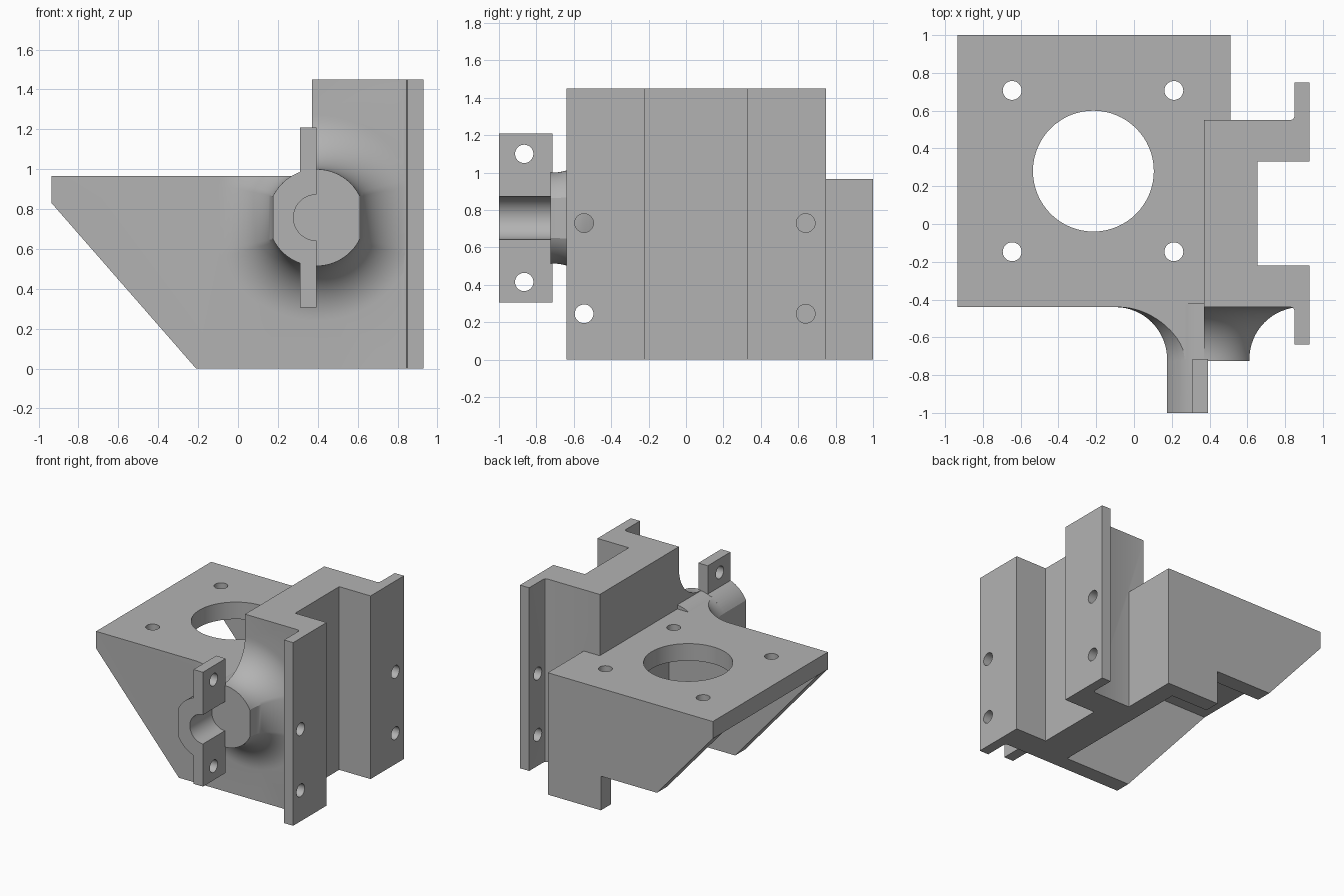
import bpy, bmesh, math
from mathutils import Vector

if "Cube" in bpy.data.objects:
    bpy.data.objects.remove(bpy.data.objects["Cube"])

grey = bpy.data.materials.new("plain grey")
grey.diffuse_color = (0.45, 0.45, 0.45, 1)
grey.use_nodes = True
grey.node_tree.nodes["Principled BSDF"].inputs["Base Color"].default_value = grey.diffuse_color


def make(name, rings):
    """Solid skinned through equal-length rings of 3D points, capped at both ends."""
    bm = bmesh.new()
    loops = [[bm.verts.new(p) for p in r] for r in rings]
    n = len(loops[0])
    for a, b in zip(loops, loops[1:]):
        for i in range(n):
            bm.faces.new((a[i], a[(i + 1) % n], b[(i + 1) % n], b[i]))
    bm.faces.new(loops[0])
    bm.faces.new(loops[-1])
    bmesh.ops.recalc_face_normals(bm, faces=bm.faces)
    me = bpy.data.meshes.new(name)
    bm.to_mesh(me)
    bm.free()
    me.materials.append(grey)
    ob = bpy.data.objects.new(name, me)
    bpy.context.collection.objects.link(ob)
    return ob


def place(p, axis, h):
    u, v = p
    return {'X': (h, u, v), 'Y': (u, h, v), 'Z': (u, v, h)}[axis]


def prism(name, pts, axis, a, b):
    return make(name, [[place(p, axis, h) for p in pts] for h in (a, b)])


def box(name, x, y, z):
    return prism(name, [(x[0], y[0]), (x[1], y[0]), (x[1], y[1]), (x[0], y[1])], 'Z', *z)


def rod(name, c, r, axis, a, b, n=32):
    pts = [(c[0] + r * math.cos(2 * math.pi * i / n), c[1] + r * math.sin(2 * math.pi * i / n))
           for i in range(n)]
    return prism(name, pts, axis, a, b)


def combine(target, tool, op):
    m = target.modifiers.new("bool", 'BOOLEAN')
    m.operation, m.solver, m.object = op, 'EXACT', tool
    bpy.context.view_layer.objects.active = target
    bpy.ops.object.modifier_apply(modifier=m.name)
    bpy.data.objects.remove(tool)


def arc(cx, cz, r, a0, a1, n):
    return [(cx + r * math.cos(math.radians(a0 + (a1 - a0) * i / n)),
             cz + r * math.sin(math.radians(a0 + (a1 - a0) * i / n))) for i in range(n + 1)]


# Gusseted motor platform: side profile, hollowed from below, notch in the back wall
mount = prism("motor_mount", [(-0.935, 0.83), (-0.935, 0.965), (0.51, 0.965), (0.51, 0), (-0.21, 0)],
              'Y', -0.44, 1.0)
combine(mount, box("pocket", (-2, 0.37), (-0.315, 0.875), (-1, 0.83)), 'DIFFERENCE')
combine(mount, box("notch", (-2, 0.045), (0.8, 2), (-1, 0.27)), 'DIFFERENCE')

# Upright channel with side flanges, mirrored about its middle
half = [(0.37, 0.495), (0.83, 0.495), (0.844, 0.501), (0.85, 0.515),
        (0.85, 0.693), (0.93, 0.693), (0.93, 0.275), (0.655, 0.275)]
yc = 0.055
profile = [(x, yc + d) for x, d in half] + [(x, yc - d) for x, d in reversed(half)]
combine(mount, prism("channel", profile, 'Z', 0, 1.45), 'UNION')

# Boss: circle with two flattened sides, flaring into the wall
CX, CZ, R, W, F = 0.393, 0.757, 0.243, 0.218, 0.275


def outline(d):
    t = math.degrees(math.acos((W + d) / (R + d)))
    return arc(CX, CZ, R + d, t, 180 - t, 32) + arc(CX, CZ, R + d, 180 + t, 360 - t, 32)


steps = [(0, -0.725)]
for i in range(17):
    t = math.pi / 2 * i / 16
    steps.append((F * (1 - math.cos(t)), -0.715 + F * math.sin(t)))
steps.append((F, -0.41))
flare = make("flare", [[(x, y, z) for x, z in outline(d)] for d, y in steps])
combine(flare, box("flare_trim", (-1, 0.37), (-0.72, 0), (0.965, 2)), 'DIFFERENCE')
combine(mount, flare, 'UNION')
combine(mount, prism("boss", outline(-0.002), 'Y', -0.723, -0.42), 'UNION')

# Half clamp on the end of the boss
ta = math.degrees(math.acos((CX - 0.31) / R))
tc = math.degrees(math.acos(W / R))
clamp_pts = ([(CX, 0.305)] + arc(CX, CZ, 0.115, 270, 90, 20) + [(CX, 1.21), (0.31, 1.21)]
             + arc(CX, CZ, R, 180 - ta, 180 - tc, 8)
             + arc(CX, CZ, R, 180 + tc, 180 + ta, 8) + [(0.31, 0.305)])
combine(mount, prism("clamp", clamp_pts, 'Y', -1.0, -0.715), 'UNION')

# Holes: motor opening and screws, flange screws, clamp screws
combine(mount, rod("opening", (-0.215, 0.28), 0.32, 'Z', 0.7, 1.1, 64), 'DIFFERENCE')
for sx in (-1, 1):
    for sy in (-1, 1):
        combine(mount, rod("screw", (-0.217 + 0.428 * sx, 0.28 + 0.427 * sy), 0.05, 'Z', 0.7, 1.1),
                'DIFFERENCE')
for y in (-0.545, 0.64):
    for z in (0.245, 0.73):
        combine(mount, rod("screw", (y, z), 0.05, 'X', 0.8, 1.1), 'DIFFERENCE')
for z in (0.415, 1.1):
    combine(mount, rod("screw", (-0.865, z), 0.049, 'X', 0.2, 0.5), 'DIFFERENCE')

bpy.ops.object.select_all(action='DESELECT')
mount.select_set(True)
bpy.context.view_layer.objects.active = mount
bpy.ops.object.shade_smooth_by_angle(angle=math.radians(25))
